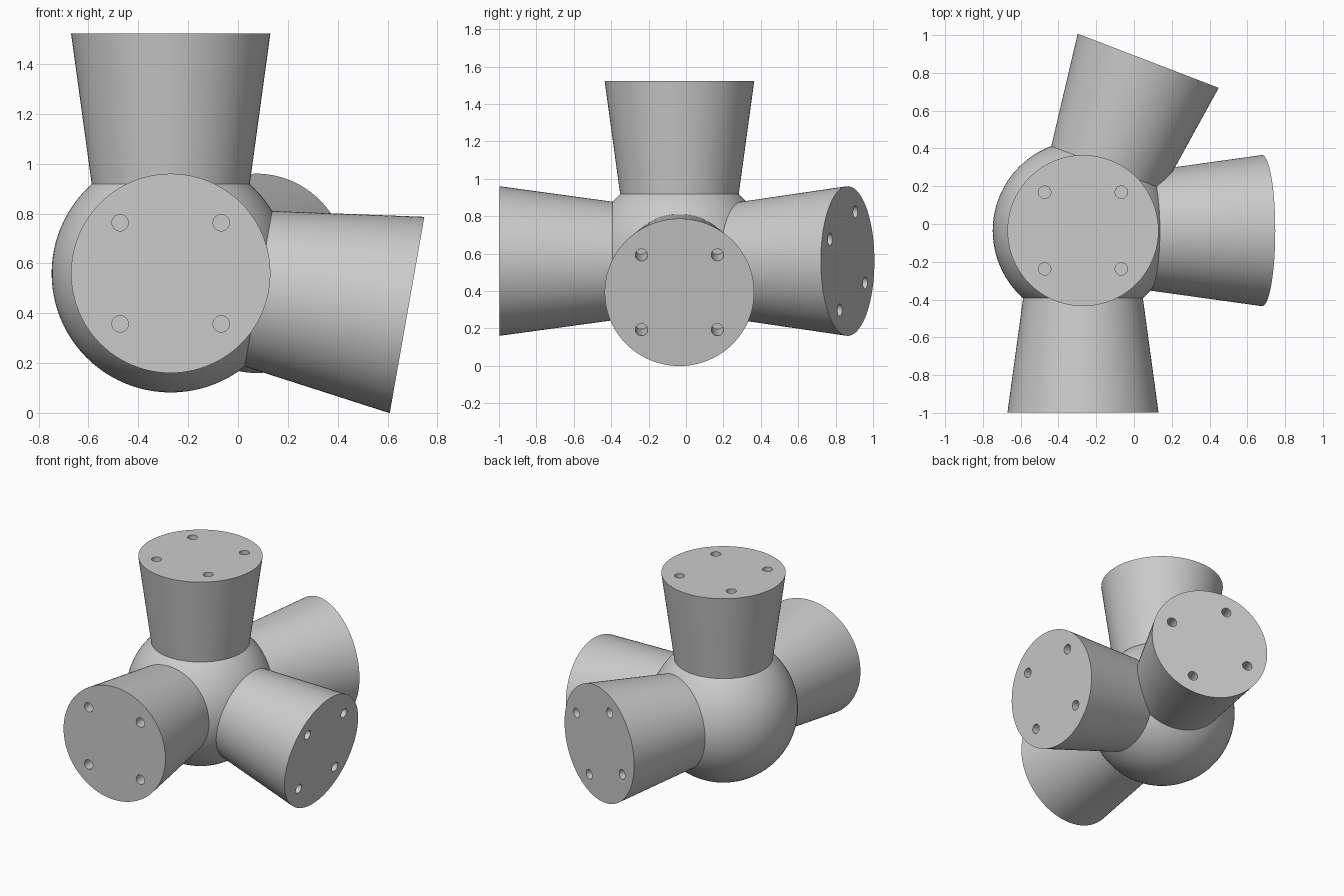
import bpy, bmesh
from math import radians, sin, cos
from mathutils import Matrix, Vector

cube = bpy.data.objects.get("Cube")
if cube:
    bpy.data.objects.remove(cube)

CENTRE = Vector((-0.27, -0.035, 0.56))
BALL_R = 0.478
LENGTH, END_R, TAPER = 0.963, 0.4, 0.137   # arm reach, tip radius, radius lost per unit
START = 0.3                                # arm root, buried in the ball
HOLE_R, HOLE_RING, HOLE_DEPTH = 0.033, 0.287, 0.2

grey = bpy.data.materials.new("plain grey")
grey.use_nodes = True
grey.diffuse_color = (0.6, 0.6, 0.6, 1)
grey.node_tree.nodes["Principled BSDF"].inputs["Base Color"].default_value = (0.6, 0.6, 0.6, 1)


def make_object(name, bm, matrix):
    mesh = bpy.data.meshes.new(name)
    bm.to_mesh(mesh)
    bm.free()
    mesh.materials.append(grey)
    obj = bpy.data.objects.new(name, mesh)
    obj.matrix_world = matrix
    bpy.context.collection.objects.link(obj)
    return obj


def smooth(obj):
    bpy.ops.object.select_all(action='DESELECT')
    obj.select_set(True)
    bpy.context.view_layer.objects.active = obj
    bpy.ops.object.shade_smooth_by_angle(angle=radians(30))


def cone(bm, r1, r2, z1, z2, segments, x=0, y=0):
    bmesh.ops.create_cone(bm, cap_ends=True, segments=segments, radius1=r1, radius2=r2,
                          depth=z2 - z1, matrix=Matrix.Translation((x, y, (z1 + z2) / 2)))


def make_arm(name, direction, reference, roll=0):
    # Local frame: z runs out along the arm
    d = Vector(direction).normalized()
    u = Vector(reference).cross(d).normalized()
    frame = Matrix((u, d.cross(u), d)).transposed().to_4x4()
    frame = Matrix.Translation(CENTRE) @ frame @ Matrix.Rotation(radians(roll), 4, 'Z')

    # Tapered body
    bm = bmesh.new()
    cone(bm, END_R - TAPER * (LENGTH - START), END_R, START, LENGTH, 96)
    arm = make_object(name, bm, frame)

    # Four blind screw holes in the end face
    bm = bmesh.new()
    for i in range(4):
        a = radians(45 + 90 * i)
        cone(bm, HOLE_R, HOLE_R, LENGTH - HOLE_DEPTH, LENGTH + 0.05, 24,
             HOLE_RING * cos(a), HOLE_RING * sin(a))
    cutter = make_object(name + "_hole_cutter", bm, frame)
    cutter.hide_render = True
    mod = arm.modifiers.new("holes", 'BOOLEAN')
    mod.operation, mod.solver, mod.object = 'DIFFERENCE', 'EXACT', cutter
    bpy.context.view_layer.update()
    evaluated = arm.evaluated_get(bpy.context.evaluated_depsgraph_get())
    mesh = bpy.data.meshes.new_from_object(evaluated)
    arm.modifiers.clear()
    arm.data = mesh
    bpy.data.objects.remove(cutter)
    smooth(arm)


# Central ball
bm = bmesh.new()
bmesh.ops.create_uvsphere(bm, u_segments=96, v_segments=48, radius=BALL_R)
smooth(make_object("hub_ball", bm, Matrix.Translation(CENTRE)))

# Four arms
swing, droop = radians(21), radians(10)
make_arm("top_arm", (0, 0, 1), (0, 1, 0))
make_arm("front_arm", (0, -1, 0), (0, 0, 1))
make_arm("left_arm", (cos(droop), 0, -sin(droop)), (0, 0, 1))
make_arm("back_arm", (sin(swing), cos(swing), 0), (0, 0, 1), roll=21)
